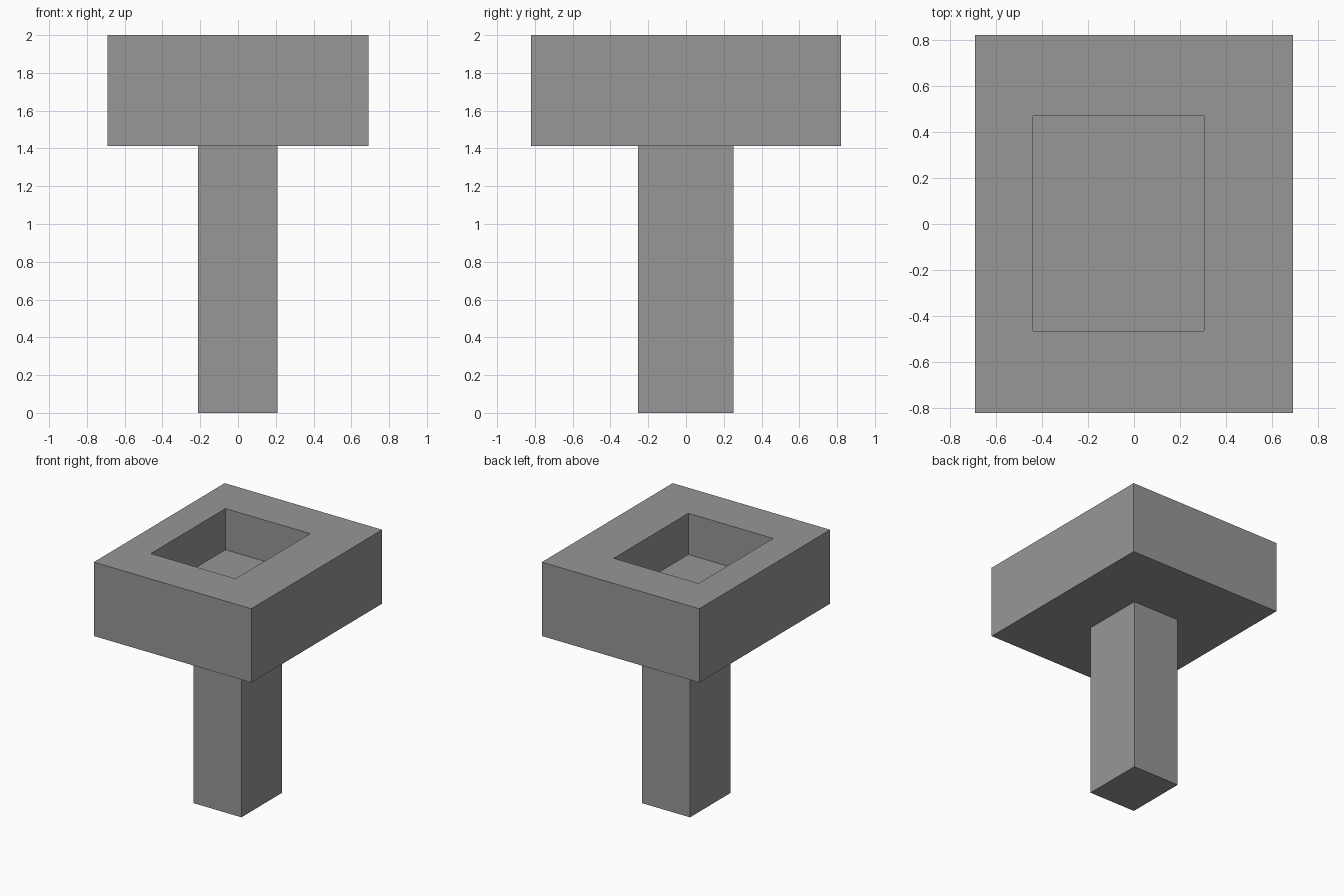
import bpy
import bmesh
from mathutils import Vector

cube = bpy.data.objects.get("Cube")
if cube:
    bpy.data.objects.remove(cube, do_unlink=True)

# Single grey material
grey = bpy.data.materials.new("stone_grey")
grey.use_nodes = True
grey.diffuse_color = (0.31, 0.31, 0.31, 1)
grey.node_tree.nodes["Principled BSDF"].inputs["Base Color"].default_value = grey.diffuse_color


def box_mesh(low, high):
    """Return a bmesh box spanning two opposite corners."""
    low, high = Vector(low), Vector(high)
    bm = bmesh.new()
    bmesh.ops.create_cube(bm, size=1)
    for v in bm.verts:
        v.co = (low + high) / 2 + v.co * (high - low)
    return bm


def add_object(name, bm):
    bmesh.ops.recalc_face_normals(bm, faces=bm.faces[:])
    mesh = bpy.data.meshes.new(name)
    bm.to_mesh(mesh)
    bm.free()
    mesh.materials.append(grey)
    obj = bpy.data.objects.new(name, mesh)
    bpy.context.collection.objects.link(obj)
    return obj


BLOCK_BASE = 1.414

# Square post
add_object("post", box_mesh((-0.212, -0.254, 0), (0.208, 0.252, BLOCK_BASE)))

# Wide block with an off-centre rectangular basin sunk into its top
bm = box_mesh((-0.691, -0.82, BLOCK_BASE), (0.691, 0.82, 2))
top = max(bm.faces, key=lambda f: f.calc_center_median().z)
bmesh.ops.inset_individual(bm, faces=[top], thickness=0.2)
for v in top.verts:
    v.co.x = 0.305 if v.co.x > 0 else -0.439
    v.co.y = 0.47 if v.co.y > 0 else -0.465
floor = bmesh.ops.extrude_discrete_faces(bm, faces=[top])["faces"][0]
bmesh.ops.translate(bm, verts=floor.verts[:], vec=(0, 0, -0.327))
add_object("basin_block", bm)
